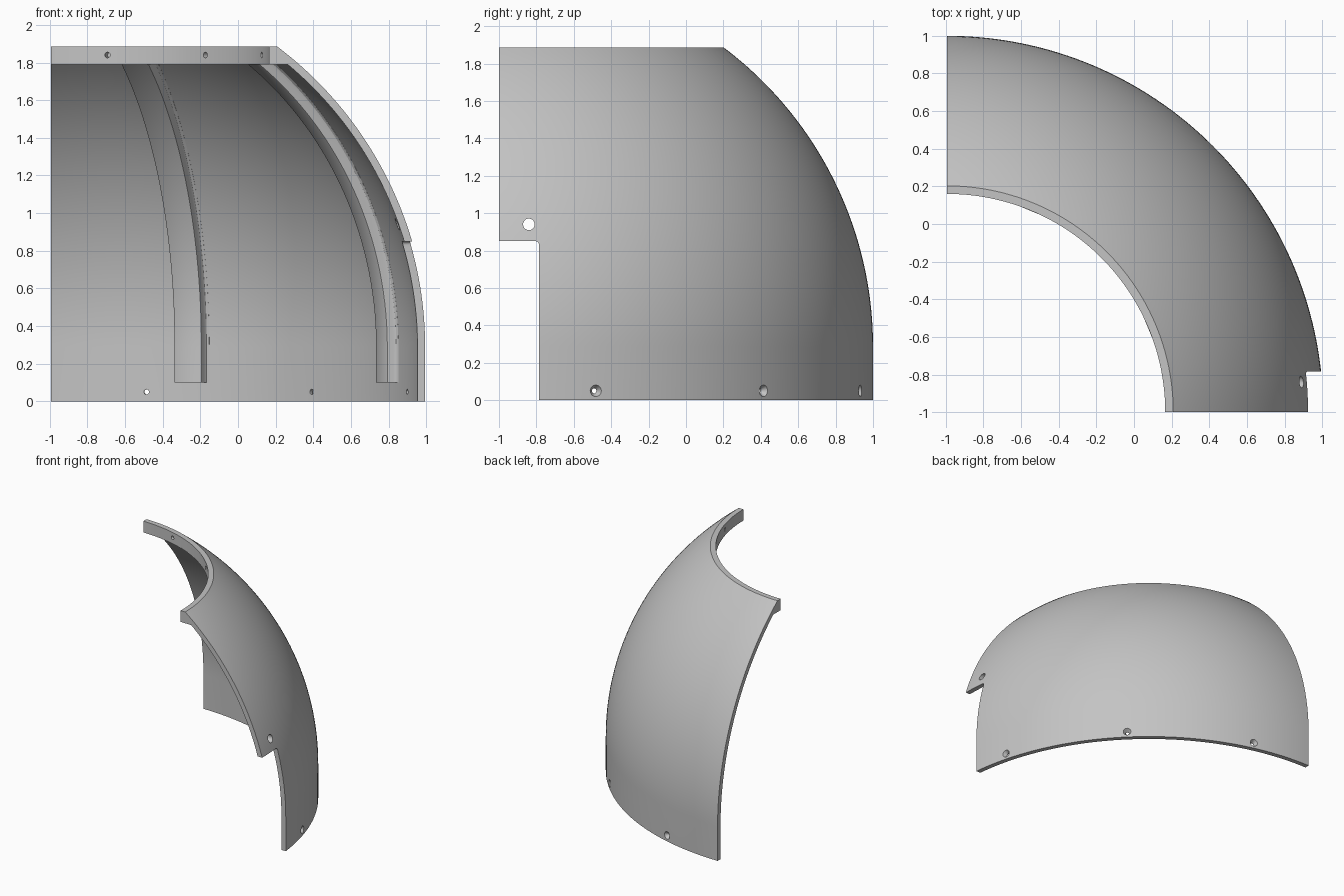
import bpy
import bmesh
from math import sin, cos, pi, radians, sqrt
from mathutils import Vector

if "Cube" in bpy.data.objects:
    bpy.data.objects.remove(bpy.data.objects["Cube"])

AXIS = Vector((-0.994, -1, 0))   # vertical axis of the quarter dome
SPRING = 0.287                   # height where the straight wall turns into a sphere
OUTER, INNER = 2.0, 1.96
TOP, LIP, LIP_RADIUS = 1.885, 1.79, 1.16

grey = bpy.data.materials.new("plain_grey")
grey.use_nodes = True
grey.diffuse_color = (0.55, 0.55, 0.55, 1)
grey.node_tree.nodes["Principled BSDF"].inputs["Base Color"].default_value = grey.diffuse_color


def loft(name, sections):
    """Closed solid through a list of equal-length point loops."""
    bm = bmesh.new()
    rings = [[bm.verts.new(p) for p in s] for s in sections]
    n = len(rings[0])
    for a, b in zip(rings, rings[1:]):
        for i in range(n):
            j = (i + 1) % n
            bm.faces.new((a[i], a[j], b[j], b[i]))
    bm.faces.new(rings[0])
    bm.faces.new(rings[-1])
    bmesh.ops.recalc_face_normals(bm, faces=bm.faces)
    mesh = bpy.data.meshes.new(name)
    bm.to_mesh(mesh)
    bm.free()
    mesh.materials.append(grey)
    ob = bpy.data.objects.new(name, mesh)
    bpy.context.collection.objects.link(ob)
    return ob


def smooth(ob):
    bpy.ops.object.select_all(action='DESELECT')
    ob.select_set(True)
    bpy.context.view_layer.objects.active = ob
    bpy.ops.object.shade_smooth_by_angle(angle=radians(30))


def dome_radius(size, z):
    return sqrt(size ** 2 - max(z - SPRING, 0) ** 2)


def outward(a):
    return Vector((sin(a), cos(a), 0))


def drill(name, origin, direction, steps):
    """Round cutter: steps are (distance along direction, radius)."""
    side = direction.cross(Vector((0, 0, 1)))
    up = Vector((0, 0, 1))
    return loft(name, [[origin + direction * d + (side * cos(k * pi / 12) + up * sin(k * pi / 12)) * r
                        for k in range(24)] for d, r in steps])


# Dome shell with its thick top lip, turned through a quarter circle
def arc(size, end, steps=40):
    top = sqrt(size ** 2 - dome_radius(size, end) ** 2) / size
    from math import asin
    full = asin(top)
    return [(size * cos(full * i / steps), SPRING + size * sin(full * i / steps))
            for i in range(steps + 1)]


profile = [(OUTER, 0)] + arc(OUTER, TOP)
profile += [(LIP_RADIUS, TOP), (LIP_RADIUS, LIP)]
profile += arc(INNER, LIP)[::-1] + [(INNER, 0)]
TURNS = 72
shell = loft("dome_shell", [[AXIS + outward(pi / 2 * i / TURNS) * r + Vector((0, 0, z))
                             for r, z in profile] for i in range(TURNS + 1)])

# Lower corner notch with a rounded inside corner
Y, Z, R = -0.785, 0.85, 0.02
notch = [(-1.2, -0.2), (Y, -0.2)]
notch += [(Y - R + R * cos(k * pi / 12), Z - R + R * sin(k * pi / 12)) for k in range(7)]
notch += [(-1.2, Z)]
cutters = [loft("notch_cutter", [[(x, y, z) for y, z in notch] for x in (0.5, 1.3)])]

# Countersunk base holes, blind lip holes and the side hole
for i, deg in enumerate((15, 45, 75)):
    d = outward(radians(deg))
    cutters.append(drill(f"base_hole_cutter_{i}", AXIS + Vector((0, 0, 0.05)), d,
                         [(1.9, 0.014), (1.972, 0.014), (2.0, 0.031), (2.05, 0.031)]))
    cutters.append(drill(f"lip_hole_cutter_{i}", AXIS + Vector((0, 0, 1.84)), d,
                         [(1.1, 0.015), (1.22, 0.015)]))
cutters.append(drill("side_hole_cutter", Vector((0, -0.84, 0.94)), Vector((1, 0, 0)),
                     [(0.6, 0.031), (1.1, 0.031)]))

for c in cutters:
    mod = shell.modifiers.new(c.name, 'BOOLEAN')
    mod.operation = 'DIFFERENCE'
    mod.solver = 'EXACT'
    mod.object = c
    c.hide_render = True
bpy.context.view_layer.update()
bpy.context.view_layer.objects.active = shell
for name in [m.name for m in shell.modifiers]:
    bpy.ops.object.modifier_apply(modifier=name)
for c in cutters:
    bpy.data.objects.remove(c)
smooth(shell)

# Two inner ribs of constant width, filleted into the shell
half = [(0.105, 1.97), (0.1, 1.957), (0.088, 1.95), (0.081, 1.936),
        (0.08, 1.912), (0.077, 1.903), (0.07, 1.9)]
section = half + [(-t, r) for t, r in reversed(half)]
heights = [0.1] + [SPRING + (1.793 - SPRING) * sin(pi / 2 * i / 40) for i in range(41)]
for name, deg in (("left_rib", 67.5), ("right_rib", 22.5)):
    d = outward(radians(deg))
    side = Vector((d.y, -d.x, 0))
    rib = loft(name, [[AXIS + d * dome_radius(r, z) + side * t + Vector((0, 0, z))
                       for t, r in section] for z in heights])
    smooth(rib)
